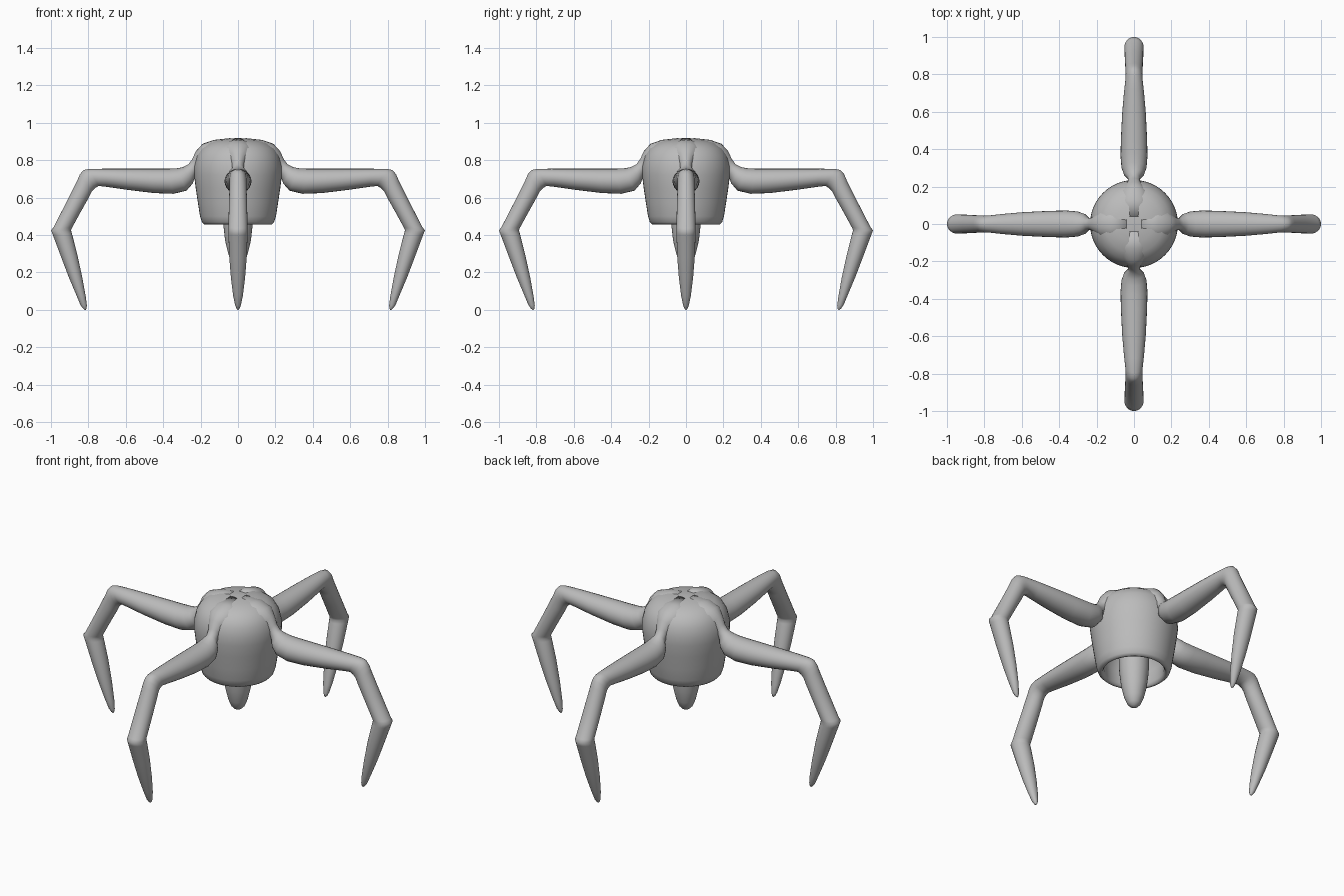
import bpy, math
from mathutils import Matrix

grey = bpy.data.materials.new("plain grey")
grey.diffuse_color = (0.5, 0.5, 0.5, 1)


def add_mesh(name, verts, faces):
    me = bpy.data.meshes.new(name)
    me.from_pydata(verts, [], faces)
    me.materials.append(grey)
    ob = bpy.data.objects.new(name, me)
    bpy.context.collection.objects.link(ob)
    for p in me.polygons:
        p.use_smooth = True
    return ob


def rings_to_mesh(name, rings):
    """Skin a list of equal rings and cap both ends."""
    n = len(rings[0])
    verts = [v for r in rings for v in r]
    faces = [(i * n + j, i * n + (j + 1) % n, (i + 1) * n + (j + 1) % n, (i + 1) * n + j)
             for i in range(len(rings) - 1) for j in range(n)]
    faces += [tuple(reversed(range(n))), tuple(range(len(verts) - n, len(verts)))]
    return add_mesh(name, verts, faces)


def lathe(name, profile, n=48):
    return rings_to_mesh(name, [[(r * math.cos(2 * math.pi * j / n), r * math.sin(2 * math.pi * j / n), z)
                                 for j in range(n)] for r, z in profile])


def limb(name, sections, n=24):
    """Loft ellipses; each section = upper/outer point, lower/inner point (x, z), half width in y."""
    rings = []
    for ax, az, bx, bz, w in sections:
        cx, cz, dx, dz = (ax + bx) / 2, (az + bz) / 2, (ax - bx) / 2, (az - bz) / 2
        rings.append([(cx + dx * math.cos(t), w * math.sin(t), cz + dz * math.cos(t))
                      for t in (2 * math.pi * j / n for j in range(n))])
    return rings_to_mesh(name, rings)


# hollow domed body, open underneath: inside ceiling, rim, outer shell, crown
lathe("body", [(0.004, 0.72), (0.09, 0.71), (0.145, 0.65), (0.165, 0.55), (0.16, 0.475), (0.168, 0.458),
               (0.18, 0.455), (0.193, 0.468), (0.203, 0.50), (0.214, 0.57), (0.226, 0.65), (0.235, 0.72),
               (0.234, 0.77), (0.222, 0.82), (0.197, 0.862), (0.155, 0.892), (0.10, 0.908),
               (0.05, 0.915), (0.004, 0.918)])

# blunt spike hanging inside the body
lathe("spike", [(0.08, 0.73), (0.084, 0.60), (0.079, 0.46), (0.069, 0.37), (0.052, 0.30),
                (0.036, 0.262), (0.02, 0.246), (0.003, 0.24)], 32)

# leg with shoulder ridge, thin neck, thigh, knee, shin and pointed foot
leg = [(0.04, 0.918, 0.04, 0.80, 0.08), (0.13, 0.908, 0.10, 0.78, 0.09), (0.19, 0.887, 0.13, 0.76, 0.08),
       (0.225, 0.848, 0.165, 0.755, 0.05), (0.245, 0.805, 0.205, 0.75, 0.033), (0.265, 0.778, 0.228, 0.715, 0.033),
       (0.295, 0.762, 0.242, 0.675, 0.055), (0.33, 0.756, 0.275, 0.637, 0.067), (0.38, 0.754, 0.345, 0.62, 0.072),
       (0.46, 0.754, 0.45, 0.624, 0.07), (0.60, 0.754, 0.59, 0.641, 0.063), (0.72, 0.754, 0.70, 0.657, 0.053),
       (0.795, 0.753, 0.745, 0.662, 0.046), (0.825, 0.747, 0.765, 0.65, 0.045), (0.845, 0.725, 0.78, 0.635, 0.045),
       (0.86, 0.69, 0.795, 0.605, 0.046), (0.92, 0.57, 0.84, 0.525, 0.049), (0.987, 0.44, 0.888, 0.437, 0.051),
       (1.0, 0.425, 0.893, 0.425, 0.051), (0.99, 0.40, 0.888, 0.408, 0.051), (0.945, 0.28, 0.858, 0.29, 0.047),
       (0.905, 0.175, 0.832, 0.17, 0.038), (0.865, 0.08, 0.814, 0.07, 0.026), (0.842, 0.025, 0.808, 0.022, 0.015),
       (0.828, 0.006, 0.810, 0.006, 0.008), (0.82, 0.0, 0.814, 0.0, 0.002)]
for k, side in enumerate(("right", "back", "left", "front")):
    ob = limb(side + "_leg", leg)
    ob.data.transform(Matrix.Rotation(k * math.pi / 2, 4, "Z"))
